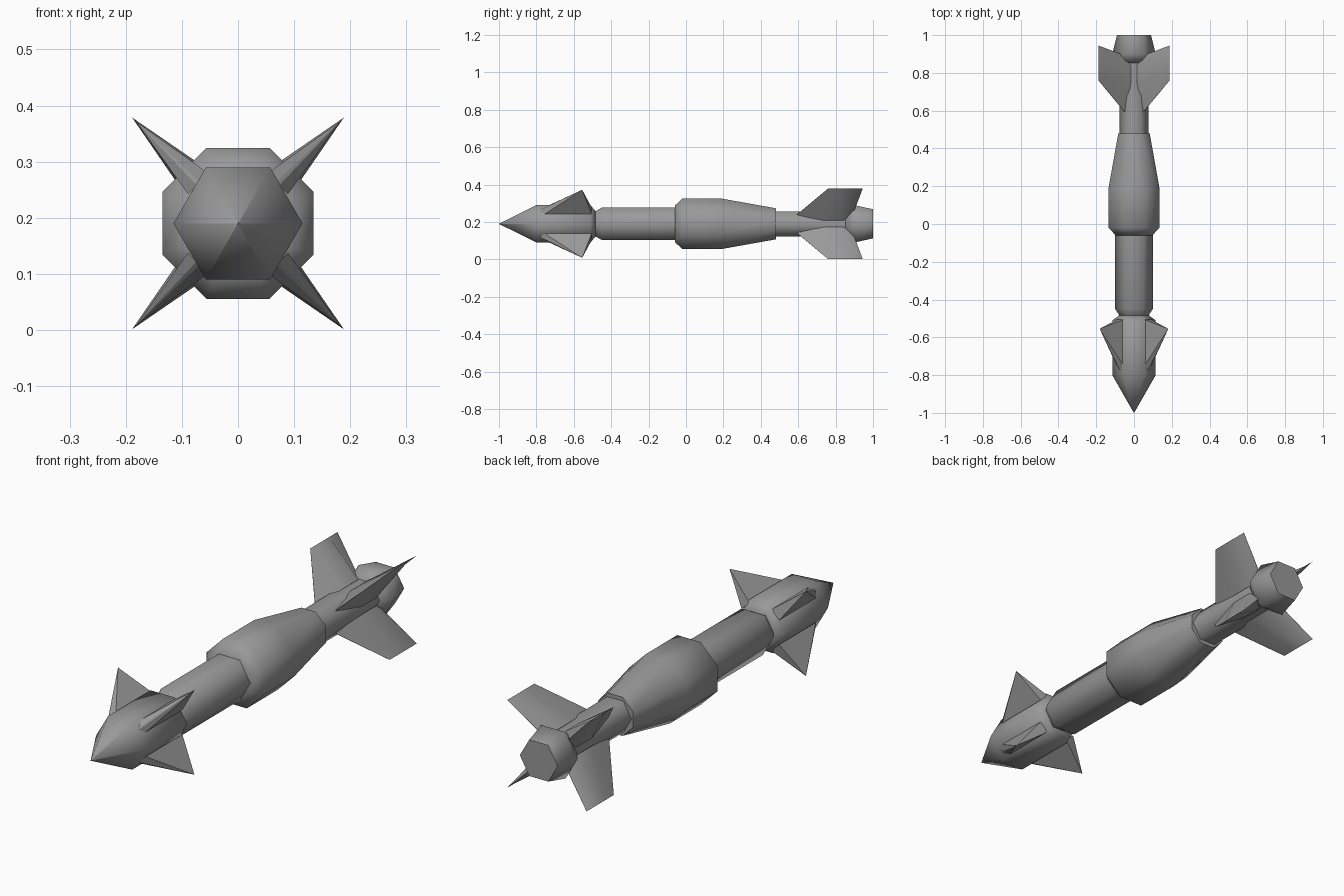
import bpy, bmesh, math
from mathutils import Vector

if "Cube" in bpy.data.objects:
    bpy.data.objects.remove(bpy.data.objects["Cube"])

AXIS_Z = 0.19

grey = bpy.data.materials.new("plain_grey")
grey.use_nodes = True
GREY = (0.32, 0.32, 0.32, 1)
grey.diffuse_color = GREY
grey.node_tree.nodes["Principled BSDF"].inputs["Base Color"].default_value = GREY


def finish(name, bm, angle):
    bmesh.ops.remove_doubles(bm, verts=bm.verts, dist=1e-5)
    bmesh.ops.recalc_face_normals(bm, faces=bm.faces)
    mesh = bpy.data.meshes.new(name)
    bm.to_mesh(mesh)
    bm.free()
    mesh.materials.append(grey)
    obj = bpy.data.objects.new(name, mesh)
    bpy.context.collection.objects.link(obj)
    bpy.ops.object.select_all(action="DESELECT")
    obj.select_set(True)
    bpy.context.view_layer.objects.active = obj
    bpy.ops.object.shade_smooth_by_angle(angle=math.radians(angle))
    return obj


def bridge(bm, rings):
    """Skin consecutive rings and cap both ends."""
    n = len(rings[0])
    for a, b in zip(rings, rings[1:]):
        for i in range(n):
            j = (i + 1) % n
            bm.faces.new((a[i], a[j], b[j], b[i]))
    bm.faces.new(rings[0])
    bm.faces.new(rings[-1])


def lathe(name, profile, sides, turn=0.0):
    """Faceted body along y from (y, corner radius) pairs."""
    bm = bmesh.new()
    rings = []
    for y, r in profile:
        angles = [turn + math.tau * i / sides for i in range(sides)]
        rings.append([bm.verts.new((r * math.cos(a), y, AXIS_Z + r * math.sin(a)))
                      for a in angles])
    bridge(bm, rings)
    return finish(name, bm, 65)


def fin(name, angle, root, tip):
    """Wedge fin: root is (y, radius, half thickness); tip is (y, radius)."""
    out = Vector((math.cos(angle), 0, math.sin(angle)))
    side = Vector((-math.sin(angle), 0, math.cos(angle)))
    centre = Vector((0, 0, AXIS_Z))
    bm = bmesh.new()

    def point(y, r, t):
        return bm.verts.new(centre + out * r + side * t + Vector((0, y, 0)))

    loop = [point(y, r, t) for y, r, t in root]
    loop += [point(y, r, -t) for y, r, t in reversed(root)]
    ends = [point(y, r, 0) for y, r in tip]
    ends += [point(y, r, 0) for y, r in reversed(tip)]
    bridge(bm, [loop, ends])
    bmesh.ops.dissolve_degenerate(bm, dist=1e-5, edges=bm.edges)
    return finish(name, bm, 30)


# Hexagonal body sections
lathe("nose", [(-1, 0.0005), (-0.8, 0.115), (-0.51, 0.115), (-0.485, 0.08)], 6)
lathe("front_tube", [(-0.49, 0.075), (-0.48, 0.08), (-0.45, 0.1), (0, 0.1)], 6)
lathe("rear_tube", [(0.45, 0.077), (0.87, 0.077)], 6)
lathe("tail_bulb", [(0.85, 0.075), (0.9, 0.115), (1, 0.09)], 6)

# Octagonal middle with flat top and sides
lathe("middle_body", [(-0.06, 0.105), (-0.02, 0.146), (0.19, 0.146), (0.48, 0.09)],
      8, math.pi / 8)

# Four diagonal fins at each end
FRONT_ROOT = [(-0.78, 0.1, 0.004), (-0.755, 0.1, 0.026), (-0.63, 0.1, 0.026),
              (-0.505, 0.1, 0.026)]
FRONT_TIP = [(-0.555, 0.257)] * 4
TAIL_ROOT = [(0.59, 0.066, 0.001), (0.74, 0.062, 0.038), (0.84, 0.062, 0.038),
             (0.89, 0.062, 0.001)]
TAIL_TIP = [(0.76, 0.267), (0.82, 0.267), (0.89, 0.267), (0.945, 0.267)]
corners = ["upper_left", "upper_right", "lower_right", "lower_left"]
for i, corner in enumerate(corners):
    angle = math.pi / 4 + i * math.pi / 2
    fin("front_fin_" + corner, angle, FRONT_ROOT, FRONT_TIP)
    fin("tail_fin_" + corner, angle, TAIL_ROOT, TAIL_TIP)
